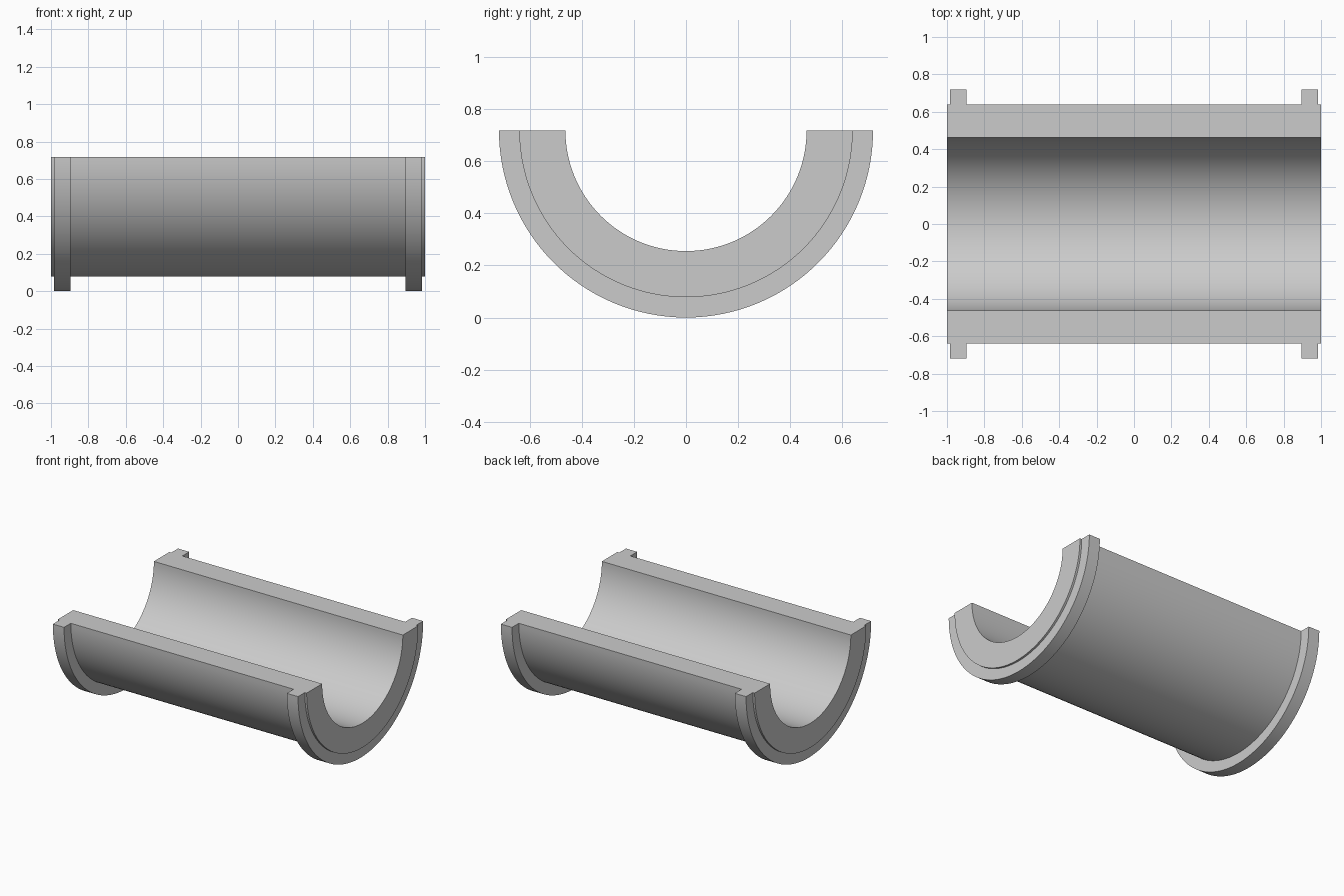
import bpy, bmesh, math
from mathutils import Vector, Matrix

cube = bpy.data.objects.get("Cube")
if cube:
    bpy.data.objects.remove(cube)

INNER, OUTER, FLANGE = 0.463, 0.64, 0.718
AXIS_Z = 0.718
STEPS = 64

# Plain grey metal
grey = bpy.data.materials.new("grey_metal")
grey.use_nodes = True
colour = (0.6, 0.6, 0.6, 1)
grey.diffuse_color = colour
grey.node_tree.nodes["Principled BSDF"].inputs["Base Color"].default_value = colour

# Half of the wall section as (x, radius), mirrored along the length
half = [(1.0, INNER), (1.0, OUTER), (0.985, OUTER), (0.985, FLANGE),
        (0.895, FLANGE), (0.895, OUTER)]
section = half + [(-x, r) for x, r in reversed(half)]

# Sweep the section half a turn below the axis, leaving flat split faces
bm = bmesh.new()
rings = []
for i in range(STEPS + 1):
    turn = Matrix.Rotation(math.pi * i / STEPS, 3, 'X')
    rings.append([bm.verts.new(turn @ Vector((x, -r, 0)) + Vector((0, 0, AXIS_Z)))
                  for x, r in section])
n = len(section)
for a, b in zip(rings, rings[1:]):
    for j in range(n):
        k = (j + 1) % n
        bm.faces.new((a[j], a[k], b[k], b[j]))
bm.faces.new(rings[0])
bm.faces.new(rings[-1])
bmesh.ops.recalc_face_normals(bm, faces=bm.faces)

mesh = bpy.data.meshes.new("half_bearing_shell")
bm.to_mesh(mesh)
bm.free()
mesh.materials.append(grey)
shell = bpy.data.objects.new("half_bearing_shell", mesh)
bpy.context.collection.objects.link(shell)

# Smooth curved walls with crisp edges
bpy.ops.object.select_all(action='DESELECT')
shell.select_set(True)
bpy.context.view_layer.objects.active = shell
bpy.ops.object.shade_smooth_by_angle(angle=math.radians(30))
